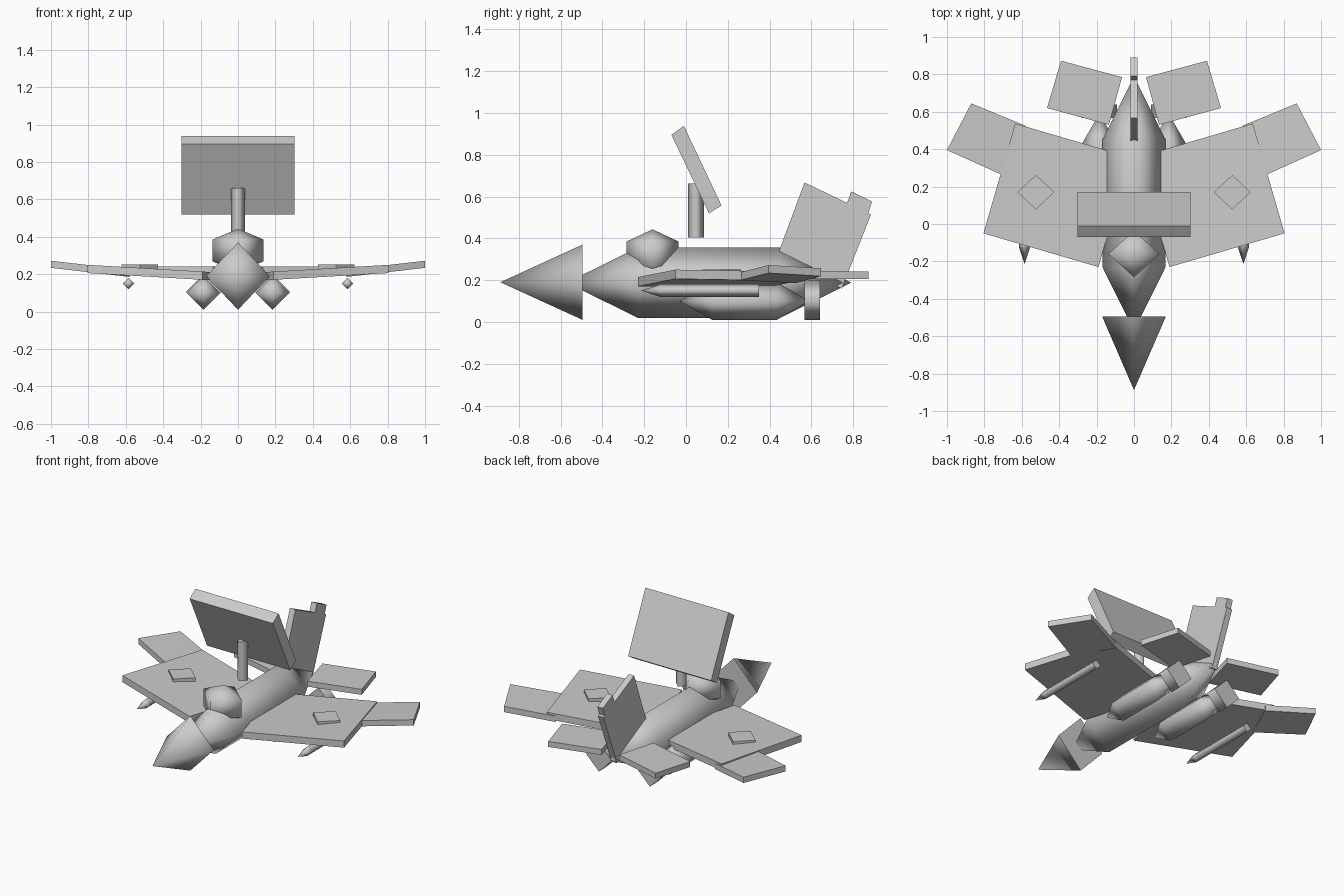
import bpy, bmesh, math
from mathutils import Vector

if "Cube" in bpy.data.objects:
    bpy.data.objects.remove(bpy.data.objects["Cube"])

grey = bpy.data.materials.new("plain_grey")
grey.diffuse_color = (0.6, 0.6, 0.6, 1)
grey.use_nodes = True
grey.node_tree.nodes["Principled BSDF"].inputs["Base Color"].default_value = grey.diffuse_color


def finish(name, bm):
    bmesh.ops.recalc_face_normals(bm, faces=bm.faces)
    me = bpy.data.meshes.new(name)
    bm.to_mesh(me)
    bm.free()
    me.materials.append(grey)
    ob = bpy.data.objects.new(name, me)
    bpy.context.collection.objects.link(ob)
    return ob


def lathe4(name, profile, centre, axis="y", rx=1.0):
    """Smooth four-sided body: profile of (position along axis, radius)."""
    bm = bmesh.new()
    rings = []
    for t, r in profile:
        pts = [(r * rx, 0), (0, r), (-r * rx, 0), (0, -r)] if r else [(0, 0)]
        ring = []
        for a, b in pts:
            off = (a, t, b) if axis == "y" else (a, b, t)
            ring.append(bm.verts.new(Vector(centre) + Vector(off)))
        rings.append(ring)
    for p, q in zip(rings, rings[1:]):
        for i in range(4):
            j = (i + 1) % 4
            quad = [p[i % len(p)], p[j % len(p)], q[j % len(q)], q[i % len(q)]]
            f = bm.faces.new(list(dict.fromkeys(quad)))
            f.smooth = True
    for ring in (rings[0], rings[-1]):
        if len(ring) == 4:
            bm.faces.new(ring)
    return finish(name, bm)


def pod(name, centre, length, radius, axis="y", rx=1.0):
    """Pointed body with straight middle half."""
    prof = [(-length, 0), (-length / 2, radius), (length / 2, radius), (length, 0)]
    return lathe4(name, prof, centre, axis, rx)


def prism(name, bottom, top):
    """Solid between two matching outlines."""
    bm = bmesh.new()
    a = [bm.verts.new(p) for p in bottom]
    b = [bm.verts.new(p) for p in top]
    bm.faces.new(a)
    bm.faces.new(b)
    for i in range(len(a)):
        j = (i + 1) % len(a)
        bm.faces.new((a[i], a[j], b[j], b[i]))
    return finish(name, bm)


def panel(name, s, outline, z0, slope, thick):
    """Flat panel rising outward, outline in (x, y)."""
    top = [(s * x, y, z0 + slope * x) for x, y in outline]
    prism(name, [(x, y, z - thick) for x, y, z in top], top)


def slab(name, outline, half):
    """Plate with a (y, z) outline, extruded along x."""
    prism(name, [(-half, y, z) for y, z in outline], [(half, y, z) for y, z in outline])


# Body, nose and canopy
pod("fuselage", (0, 0.11, 0.188), 0.68, 0.169)
lathe4("nose_cone", [(-0.888, 0), (-0.495, 0.18)], (0, 0, 0.19), rx=0.945)
pod("canopy", (0, -0.16, 0.327), 0.116, 0.124, axis="z", rx=1.11)

# Mast and tilted panel
lathe4("mast", [(0.405, 0.038), (0.662, 0.038)], (0, 0.047, 0), axis="z")
slab("dish_panel", [(-0.07, 0.895), (-0.01, 0.938), (0.17, 0.557), (0.11, 0.519)], 0.302)

# Tail fin and its tip block
slab("tail_fin", [(0.43, 0.30), (0.567, 0.667), (0.885, 0.514), (0.745, 0.16)], 0.02)
slab("fin_tip", [(0.76, 0.54), (0.79, 0.624), (0.89, 0.576), (0.87, 0.515)], 0.02)

for s, side in ((-1, "left"), (1, "right")):
    # Wings and tailplane
    panel(side + "_wing", s, [(0.805, -0.05), (0.635, 0.537), (0.02, 0.357), (0.19, -0.23)],
          0.203, 0.0585, 0.044)
    panel(side + "_wing_tip", s, [(1.0, 0.395), (0.87, 0.645), (0.58, 0.525), (0.70, 0.26)],
          0.157, 0.115, 0.038)
    panel(side + "_tailplane", s, [(0.39, 0.873), (0.064, 0.785), (0.134, 0.53), (0.465, 0.62)],
          0.242, 0, 0.036)
    panel(side + "_wing_pad", s, [(0.427, 0.17), (0.525, 0.262), (0.623, 0.17), (0.525, 0.078)],
          0.252, 0, 0.035)
    # Engine, nozzle and underwing store
    pod(side + "_engine", (s * 0.185, 0.28, 0.1), 0.31, 0.09)
    lathe4(side + "_nozzle", [(0.567, 0.095), (0.64, 0.095)], (s * 0.185, 0, 0.105))
    lathe4(side + "_store", [(-0.12, 0.031), (0.35, 0.031)], (s * 0.585, 0, 0.15))
    lathe4(side + "_store_tip", [(-0.215, 0), (-0.12, 0.031)], (s * 0.585, 0, 0.15))
